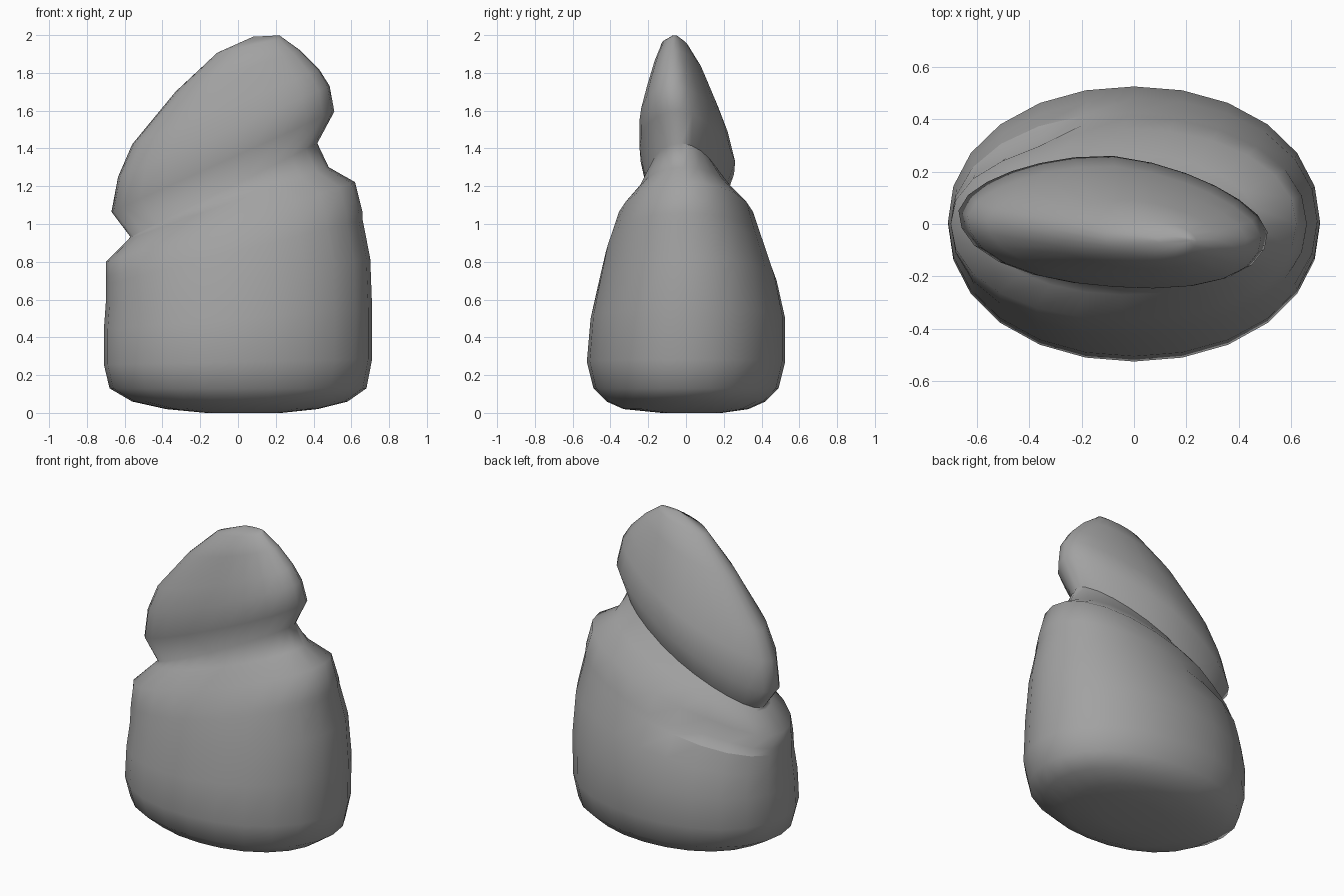
import bpy, bmesh, math

if "Cube" in bpy.data.objects:
    bpy.data.objects.remove(bpy.data.objects["Cube"])

SIDES = 24
GREY = bpy.data.materials.new("mid_grey")
GREY.diffuse_color = (0.36, 0.36, 0.36, 1)
GREY.use_nodes = True
GREY.node_tree.nodes["Principled BSDF"].inputs["Base Color"].default_value = GREY.diffuse_color

def ring_points(cx, cy, cz, rx, ry, slope, skew, front, back, dent=0.0):
    """Tilted oval whose front and back halves have their own squareness."""
    for i in range(SIDES):
        a = 2 * math.pi * i / SIDES
        c, s = math.cos(a), math.sin(a)
        r = (abs(c) ** (back if s > 0 else front)
             + abs(s) ** (back if s > 0 else front)) ** (-1 / (back if s > 0 else front))
        x, y = rx * c * r, ry * s * r
        # dent on the back left
        if s > 0 and -0.66 < x < -0.12:
            k = math.sin(math.pi * (x + 0.66) / 0.54)
            y -= dent * k
            x += 0.5 * dent * k
        yield cx + x, cy + y + skew * x, cz + slope * x

BODY = (2.1, 2.1)
FIN = (2.3, 1.65)

rings = [
    # rounded base
    (0.03, 0.03, 0.00, 0.20, 0.16, 0.00, 0, *BODY),
    (0.02, 0.00, 0.02, 0.40, 0.33, 0.00, 0, *BODY),
    (0.01, 0.00, 0.06, 0.57, 0.42, 0.00, 0, *BODY),
    (0.00, 0.00, 0.13, 0.68, 0.49, 0.00, 0, *BODY),
    (0.00, 0.00, 0.27, 0.71, 0.525, 0.02, 0, *BODY),
    # sack sides, tilting up to the right
    (0.00, 0.01, 0.50, 0.71, 0.515, 0.08, 0, *BODY),
    (0.00, 0.01, 0.70, 0.70, 0.47, 0.17, 0, *BODY),
    (-0.02, 0.00, 0.85, 0.68, 0.425, 0.25, 0, *BODY),
    (-0.02, 0.00, 0.89, 0.68, 0.41, 0.25, 0, *BODY, 0.05),
    (-0.04, 0.00, 1.01, 0.66, 0.365, 0.32, 0, *BODY, 0.025),
    (-0.05, 0.00, 1.11, 0.53, 0.27, 0.36, -0.02, *BODY),
    # neck
    (-0.075, 0.00, 1.18, 0.495, 0.205, 0.50, -0.05, 2.1, 1.8),
    # thin leaf-shaped top
    (-0.08, 0.01, 1.33, 0.59, 0.25, 0.45, -0.07, *FIN),
    (-0.075, -0.01, 1.49, 0.56, 0.23, 0.43, -0.07, *FIN),
    (-0.065, -0.02, 1.62, 0.495, 0.19, 0.40, -0.07, *FIN),
    (0.00, -0.04, 1.81, 0.33, 0.13, 0.33, -0.07, 2.1, 1.8),
    (0.065, -0.06, 1.945, 0.175, 0.07, 0.22, -0.05, 2, 2),
    (0.15, -0.06, 1.995, 0.07, 0.015, 0.05, 0, 2, 2),
]
NECK = 11
LIP = 7

bm = bmesh.new()
loops = [[bm.verts.new(p) for p in ring_points(*r)] for r in rings]
for lo, hi in zip(loops, loops[1:]):
    for i in range(SIDES):
        j = (i + 1) % SIDES
        bm.faces.new((lo[i], lo[j], hi[j], hi[i]))
bm.faces.new(loops[0][::-1])
bm.faces.new(loops[-1])
bmesh.ops.recalc_face_normals(bm, faces=bm.faces)
for f in bm.faces:
    f.smooth = True

# hard crease along the back of the neck, and on the lip below the dent
for i in range(SIDES // 2):
    bm.edges.get((loops[NECK][i], loops[NECK][i + 1])).smooth = False
for i in range(7, 11):
    bm.edges.get((loops[LIP][i], loops[LIP][i + 1])).smooth = False

mesh = bpy.data.meshes.new("body_and_top")
bm.to_mesh(mesh)
bm.free()
mesh.materials.append(GREY)
obj = bpy.data.objects.new("body_and_top", mesh)
bpy.context.collection.objects.link(obj)
